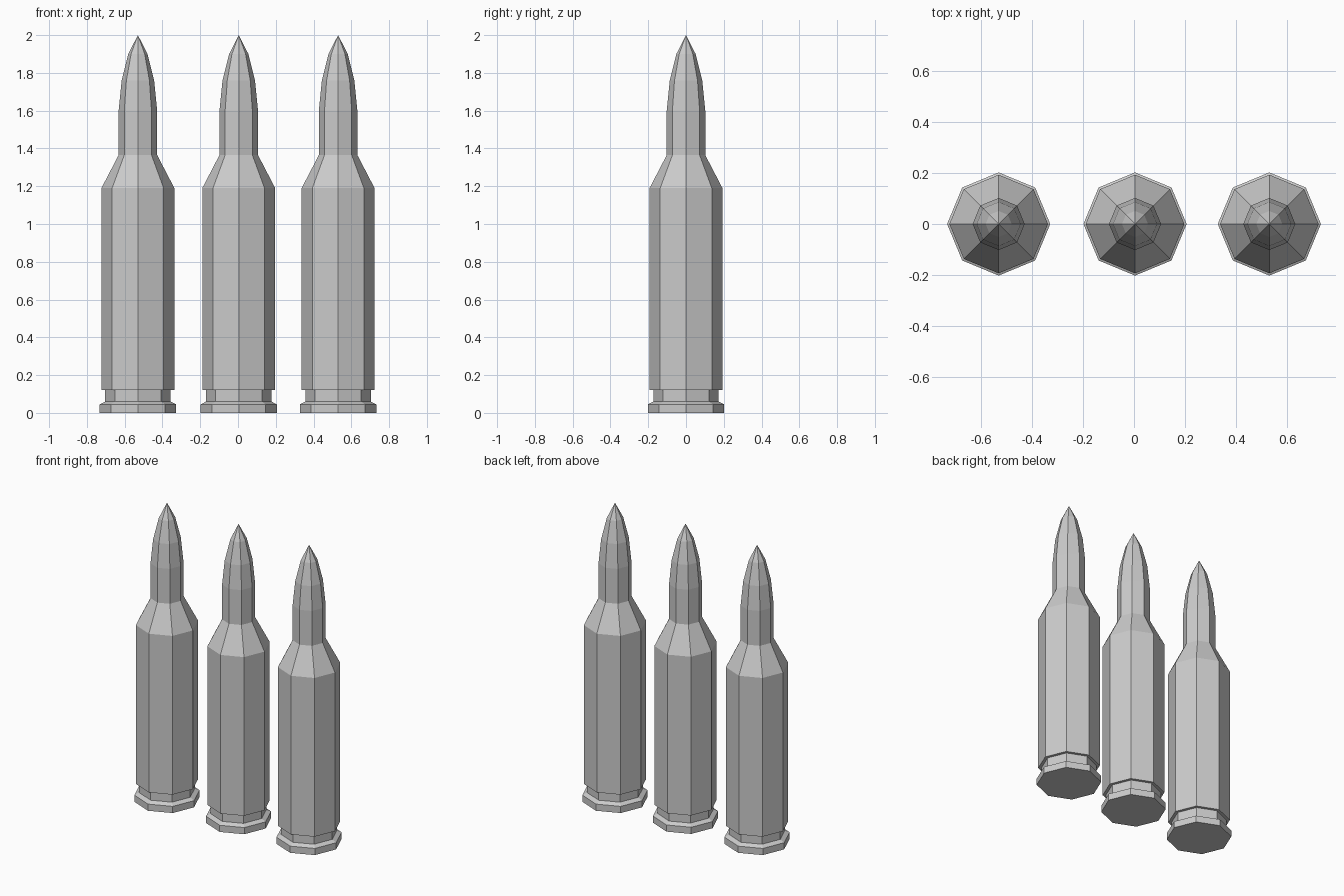
import bpy, bmesh
from math import cos, sin, tau

if "Cube" in bpy.data.objects:
    bpy.data.objects.remove(bpy.data.objects["Cube"])

SIDES = 8

# (radius, height) profiles: grooved case with shoulder and neck, then pointed tip
CASE = [(0.202, 0), (0.202, 0.045), (0.173, 0.06), (0.173, 0.12),
        (0.193, 0.12), (0.193, 1.19), (0.102, 1.365), (0.102, 1.60)]
TIP = [(0.102, 1.60), (0.086, 1.76), (0.051, 1.90), (0, 2.0)]


def lathe(name, profile, x):
    """Flat-faced octagonal solid of revolution with closed base."""
    bm = bmesh.new()
    rings = []
    for r, z in profile:
        if r == 0:
            rings.append([bm.verts.new((0, 0, z))] * SIDES)
        else:
            rings.append([bm.verts.new((r * cos(tau * i / SIDES), r * sin(tau * i / SIDES), z))
                          for i in range(SIDES)])
    bm.faces.new(rings[0][::-1])
    for low, high in zip(rings, rings[1:]):
        for i in range(SIDES):
            j = (i + 1) % SIDES
            corners = [low[i], low[j], high[j], high[i]]
            bm.faces.new(list(dict.fromkeys(corners)))
    bmesh.ops.recalc_face_normals(bm, faces=bm.faces)
    mesh = bpy.data.meshes.new(name)
    bm.to_mesh(mesh)
    bm.free()
    obj = bpy.data.objects.new(name, mesh)
    obj.location.x = x
    bpy.context.collection.objects.link(obj)
    return obj


# Row of three cartridges, each one continuous shell from base to point
for label, x in (("left", -0.53), ("middle", 0.004), ("right", 0.53)):
    lathe(f"cartridge_{label}", CASE + TIP[1:], x)
